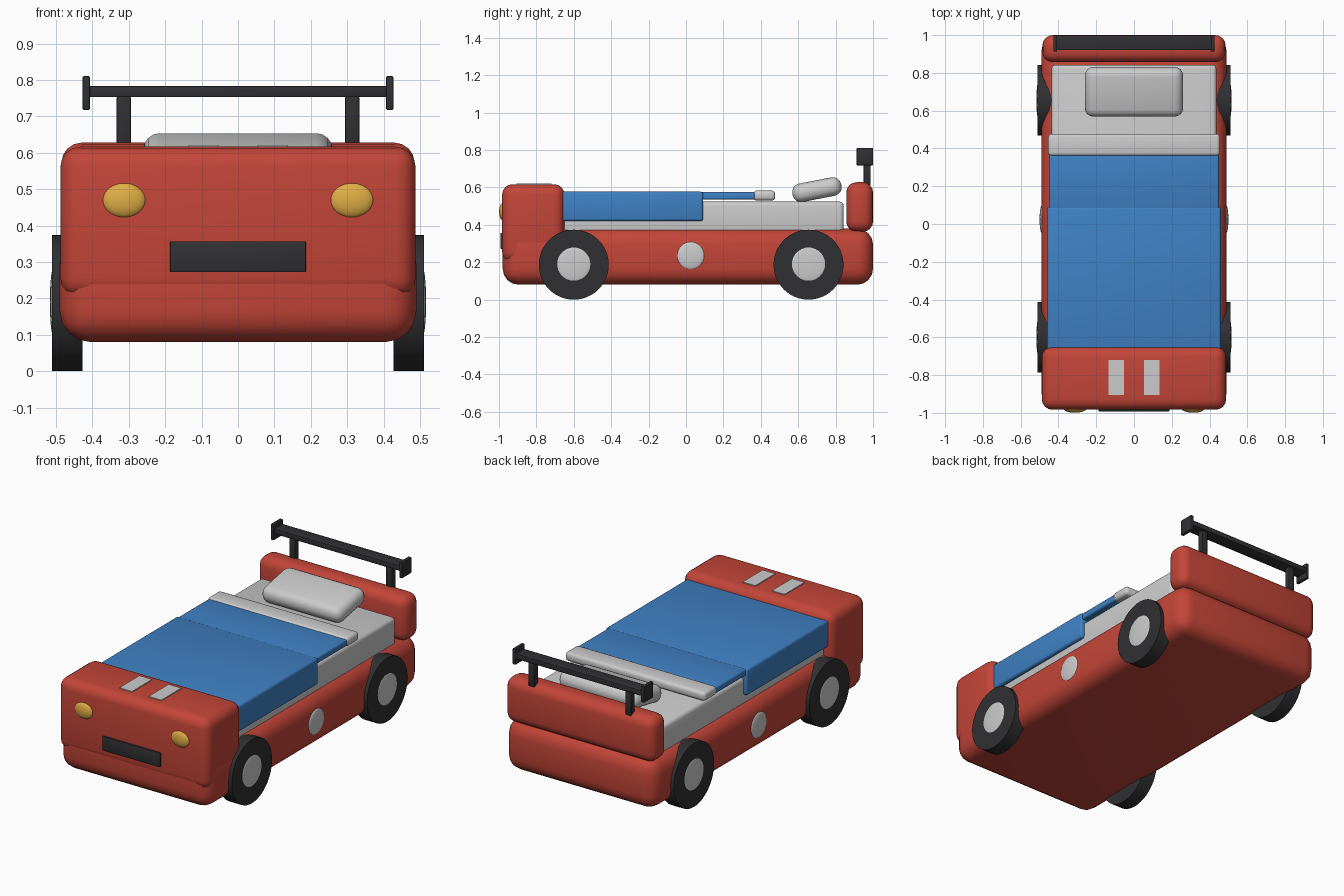
import bpy, math

if "Cube" in bpy.data.objects:
    bpy.data.objects.remove(bpy.data.objects["Cube"])


def material(name, rgb):
    m = bpy.data.materials.new(name)
    m.diffuse_color = (*rgb, 1)
    m.use_nodes = True
    m.node_tree.nodes["Principled BSDF"].inputs["Base Color"].default_value = m.diffuse_color
    return m


RED = material("red_paint", (0.55, 0.06, 0.04))
BLUE = material("blue_cloth", (0.05, 0.22, 0.55))
BLACK = material("black_rubber", (0.03, 0.03, 0.033))
AMBER = material("amber_lamp", (0.75, 0.42, 0.06))
WHITE = material("white_trim", (0.75, 0.75, 0.72))


def finish(ob, name, mat):
    ob.name = name
    if mat:
        ob.data.materials.append(mat)
    bpy.ops.object.shade_smooth_by_angle(angle=math.radians(35))
    return ob


def box(name, x, y, z, bevel=0.0, mat=None, segments=4, tilt=0.0):
    """Rounded box from (min, max) ranges, optionally tilted about x."""
    bpy.ops.mesh.primitive_cube_add(size=1)
    ob = bpy.context.object
    ob.scale = [r[1] - r[0] for r in (x, y, z)]
    bpy.ops.object.transform_apply(location=False, rotation=False, scale=True)
    ob.location = [(r[0] + r[1]) / 2 for r in (x, y, z)]
    ob.rotation_euler.x = tilt
    if bevel:
        b = ob.modifiers.new("round", 'BEVEL')
        b.width, b.segments = bevel, segments
        bpy.ops.object.modifier_apply(modifier=b.name)
    return finish(ob, name, mat)


def dome(name, loc, radii, mat=None):
    bpy.ops.mesh.primitive_uv_sphere_add(segments=32, ring_count=16, radius=1, location=loc)
    ob = bpy.context.object
    ob.scale = radii
    bpy.ops.object.transform_apply(location=False, rotation=False, scale=True)
    return finish(ob, name, mat)


# Car body: chassis, hood and headboard
box("chassis", (-0.49, 0.49), (-0.98, 1.0), (0.08, 0.38), 0.085, RED)
box("hood", (-0.488, 0.488), (-0.983, -0.65), (0.2, 0.617), 0.055, RED)
box("headboard", (-0.485, 0.485), (0.857, 1.0), (0.363, 0.628), 0.055, RED)

# Bedding
box("mattress", (-0.437, 0.437), (-0.7, 0.843), (0.34, 0.524), 0.022, segments=3)
box("blanket", (-0.46, 0.46), (-0.7, 0.092), (0.42, 0.577), 0.014, BLUE, 3)
box("blanket_upper", (-0.45, 0.45), (0.07, 0.4), (0.535, 0.575), 0.01, BLUE, 3)
box("sheet_fold", (-0.455, 0.455), (0.36, 0.477), (0.53, 0.583), 0.018, None, 3)
box("pillow", (-0.26, 0.26), (0.567, 0.833), (0.538, 0.638), 0.045, None, 4, math.radians(11))

# Front details
box("grille", (-0.187, 0.187), (-0.992, -0.96), (0.272, 0.357), 0.004, BLACK, 2)

for s, side in ((-1, "left"), (1, "right")):
    dome(f"headlight_{side}", (s * 0.313, -0.978, 0.47), (0.06, 0.021, 0.048), AMBER)
    box(f"hood_stripe_{side}", (s * 0.095 - 0.041, s * 0.095 + 0.041),
        (-0.905, -0.72), (0.605, 0.622), 0, WHITE)

    # Wheels with domed hubs
    for y, end in ((-0.6, "front"), (0.655, "rear")):
        bpy.ops.mesh.primitive_cylinder_add(vertices=48, radius=0.187, depth=0.083,
                                            location=(s * 0.469, y, 0.187),
                                            rotation=(0, math.pi / 2, 0))
        finish(bpy.context.object, f"{end}_wheel_{side}", BLACK)
        dome(f"{end}_hub_{side}", (s * 0.507, y, 0.19), (0.01, 0.095, 0.095))
    dome(f"side_badge_{side}", (s * 0.488, 0.025, 0.235), (0.012, 0.073, 0.073), WHITE)

    # Spoiler supports and end plates
    box(f"spoiler_post_{side}", (s * 0.314 - 0.02, s * 0.314 + 0.02),
        (0.95, 0.987), (0.61, 0.756), 0.006, BLACK, 2)
    box(f"spoiler_end_{side}", (s * 0.417 - 0.01, s * 0.417 + 0.01),
        (0.912, 1.0), (0.718, 0.811), 0.004, BLACK, 2)

box("spoiler_wing", (-0.412, 0.412), (0.92, 0.998), (0.753, 0.784), 0.004, BLACK, 2)
